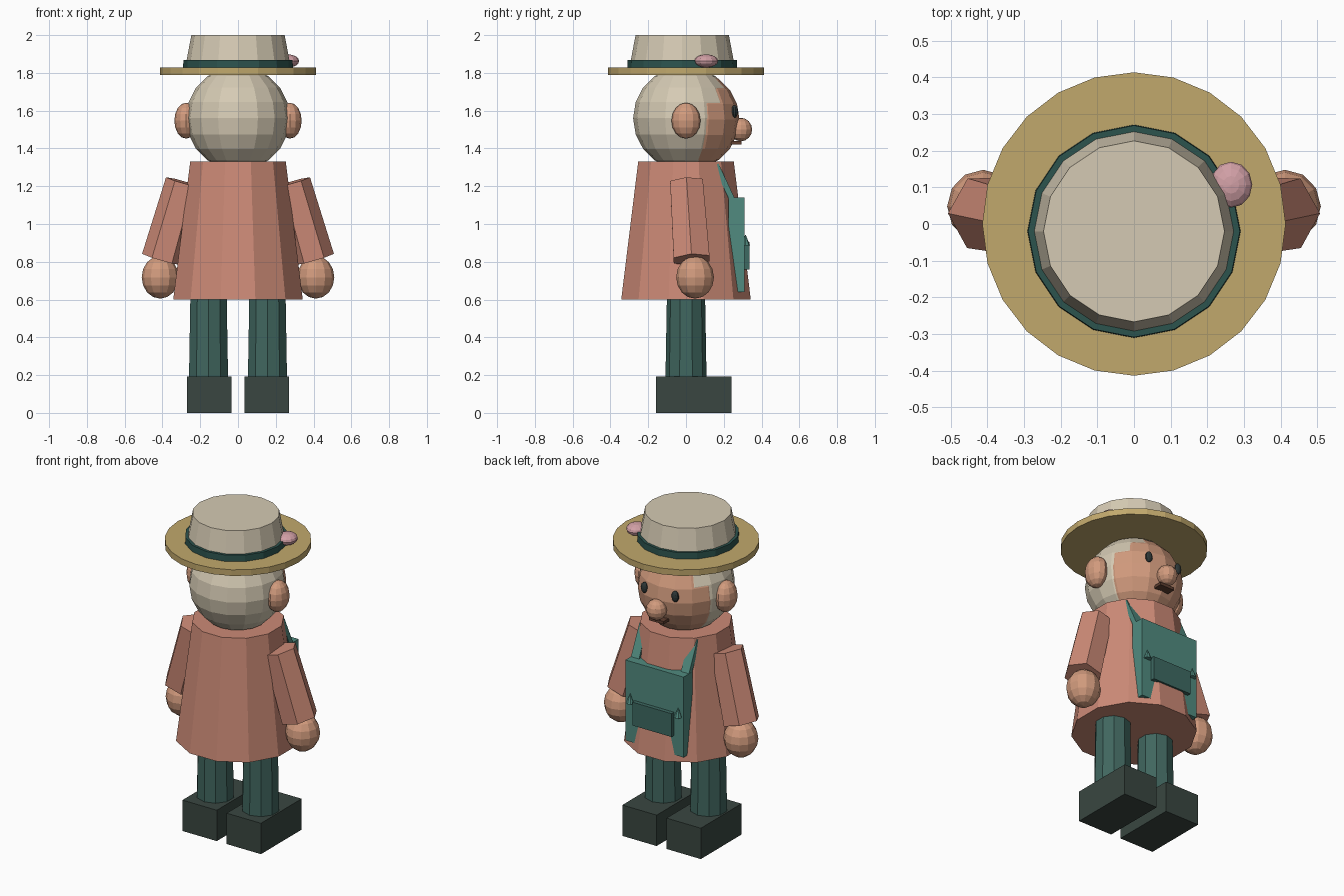
import bpy
import math
from mathutils import Matrix, Vector

if "Cube" in bpy.data.objects:
    bpy.data.objects.remove(bpy.data.objects["Cube"])


def mat(name, r, g, b):
    m = bpy.data.materials.new(name)
    m.diffuse_color = [(c / 255) ** 2.2 for c in (r, g, b)] + [1]
    m.use_nodes = True
    m.node_tree.nodes["Principled BSDF"].inputs["Base Color"].default_value = m.diffuse_color
    return m


SKIN = mat("skin", 208, 153, 124)
CREAM = mat("cream", 212, 201, 178)
STRAW = mat("straw", 192, 167, 108)
CORAL = mat("coral", 203, 137, 118)
GREEN = mat("leg_green", 66, 102, 95)
BAND = mat("band_green", 48, 84, 79)
BAG = mat("bag_green", 82, 138, 127)
POCKET = mat("pocket_green", 64, 105, 98)
SHOE = mat("shoe_dark", 60, 72, 67)
PINK = mat("pink", 208, 158, 164)
DARK = mat("eye_dark", 50, 58, 58)
BROWN = mat("mouth_brown", 95, 65, 52)


def finish(name, material):
    ob = bpy.context.object
    ob.name = name
    ob.data.materials.append(material)
    return ob


def cone(name, p1, p2, r1, r2, sides, material, spin=0):
    # tapered prism from p1 to p2, spun about its own axis (degrees)
    p1, p2 = Vector(p1), Vector(p2)
    d = p2 - p1
    bpy.ops.mesh.primitive_cone_add(vertices=sides, radius1=r1, radius2=r2, depth=d.length)
    ob = finish(name, material)
    rot = Vector((0, 0, 1)).rotation_difference(d).to_matrix().to_4x4()
    ob.matrix_world = (Matrix.Translation((p1 + p2) / 2) @ rot
                       @ Matrix.Rotation(math.radians(spin), 4, 'Z'))
    return ob


def ball(name, loc, radii, material, seg=12, rings=8):
    bpy.ops.mesh.primitive_uv_sphere_add(segments=seg, ring_count=rings, radius=1, location=loc)
    ob = finish(name, material)
    ob.scale = radii
    return ob


def box(name, loc, size, material, tilt=0):
    bpy.ops.mesh.primitive_cube_add(size=1, location=loc, rotation=(tilt, 0, 0))
    ob = finish(name, material)
    ob.scale = size
    return ob


# coat
cone("coat", (0, 0, 0.6), (0, 0, 1.33), 0.355, 0.262, 12, CORAL, 15)

# head and hair shell
ball("face", (0, 0.018, 1.554), (0.265,) * 3, SKIN, 16, 10)
ball("hair", (0, -0.005, 1.56), (0.275,) * 3, CREAM, 16, 10)
ball("nose", (0, 0.29, 1.5), (0.06, 0.06, 0.062), SKIN)
box("mouth", (0, 0.265, 1.43), (0.1, 0.055, 0.018), BROWN)

# hat
cone("hat_brim", (0, 0, 1.79), (0, 0, 1.828), 0.414, 0.414, 24, STRAW)
cone("hat_crown", (0, -0.02, 1.82), (0, -0.02, 2.0), 0.281, 0.247, 16, CREAM)
cone("hat_band", (0, -0.02, 1.825), (0, -0.02, 1.867), 0.291, 0.289, 16, BAND)
ball("hat_pompom", (0.265, 0.107, 1.863), (0.058, 0.063, 0.035), PINK)

# paired body parts
for s, side in ((-1, "left"), (1, "right")):
    box(f"{side}_shoe", (s * 0.152, 0.04, 0.096), (0.236, 0.4, 0.192), SHOE)
    cone(f"{side}_leg", (s * 0.156, 0, 0.17), (s * 0.156, 0, 0.68), 0.109, 0.1, 10, GREEN)
    cone(f"{side}_sleeve", (s * 0.402, 0.03, 0.812), (s * 0.285, 0.003, 1.22),
         0.11, 0.1, 6, CORAL, 90)
    ball(f"{side}_hand", (s * 0.412, 0.048, 0.718), (0.098, 0.1, 0.113), SKIN)
    ball(f"{side}_ear", (s * 0.275, 0, 1.547), (0.062, 0.077, 0.095), SKIN)
    ball(f"{side}_eye", (s * 0.106, 0.257, 1.596), (0.023, 0.018, 0.034), DARK, 10, 8)
    # bag strap and toggle
    box(f"{side}_strap", (s * 0.172, 0.207, 1.21), (0.055, 0.03, 0.23), BAG, math.radians(25))
    cone(f"{side}_toggle", (s * 0.165, 0.315, 0.885), (s * 0.165, 0.315, 0.945),
         0.025, 0, 8, BAG)

# bag on the chest
box("bag", (0, 0.267, 0.89), (0.4, 0.086, 0.5), BAG)
box("bag_pocket", (0, 0.315, 0.832), (0.27, 0.04, 0.145), POCKET)
